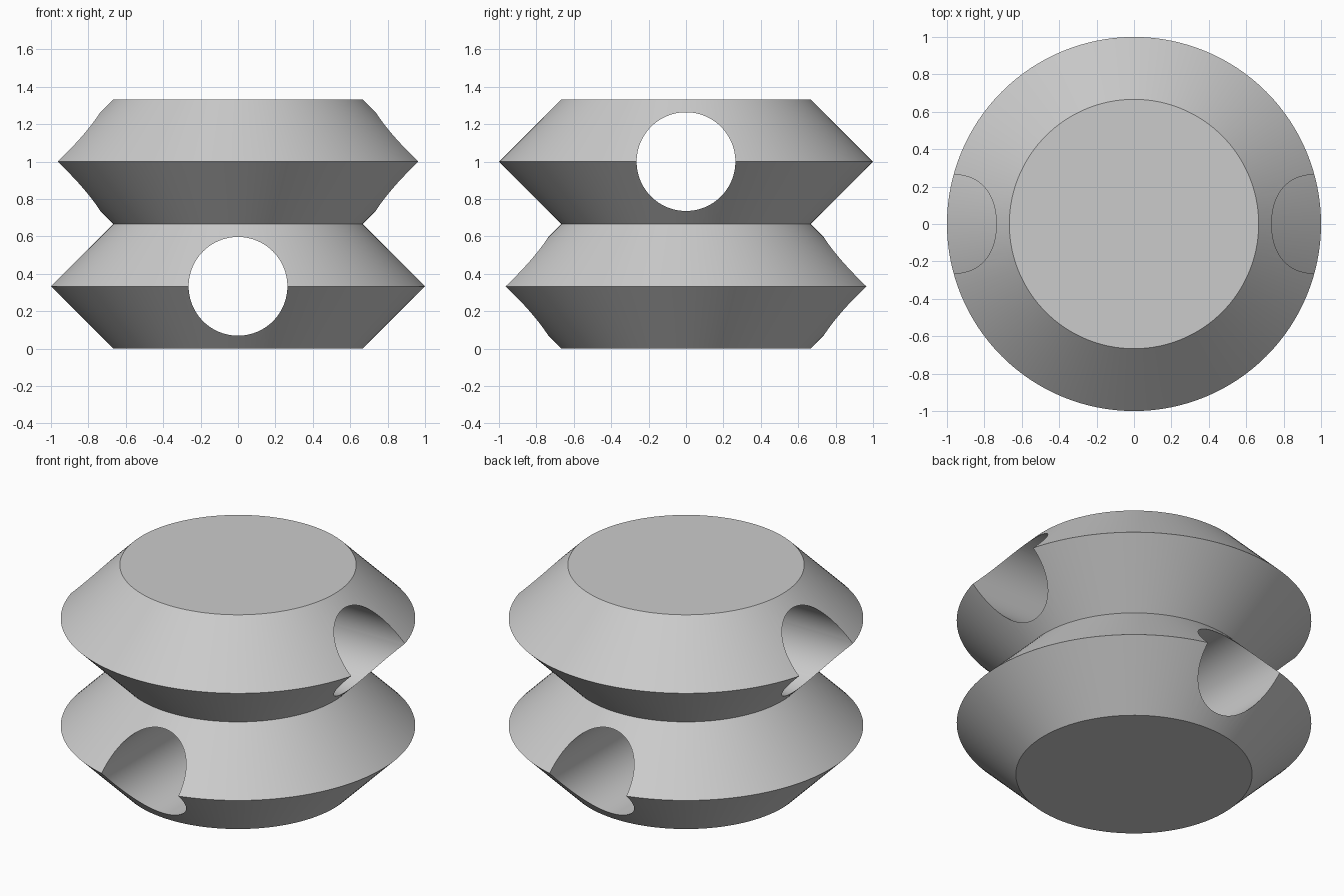
import bpy, bmesh, math
from mathutils import Matrix

old = bpy.data.objects.get("Cube")
if old:
    bpy.data.objects.remove(old, do_unlink=True)

THIRD = 1 / 3          # slope height and inset of each flared rim
HOLE_RADIUS = 0.264
SEGMENTS = 128

grey = bpy.data.materials.new("plain grey")
grey.use_nodes = True
colour = (0.6, 0.6, 0.6, 1)
grey.diffuse_color = colour
grey.node_tree.nodes["Principled BSDF"].inputs["Base Color"].default_value = colour


def add_object(name, bm):
    mesh = bpy.data.meshes.new(name)
    bmesh.ops.recalc_face_normals(bm, faces=bm.faces)
    bm.to_mesh(mesh)
    bm.free()
    mesh.materials.append(grey)
    obj = bpy.data.objects.new(name, mesh)
    bpy.context.collection.objects.link(obj)
    return obj


def make_body():
    """Stack of two double cones with flat ends."""
    bm = bmesh.new()
    rings = []
    for level in range(5):
        radius = 1 if level % 2 else 2 * THIRD
        ring = bmesh.ops.create_circle(
            bm, segments=SEGMENTS, radius=radius,
            matrix=Matrix.Translation((0, 0, level * THIRD)))["verts"]
        rings.append(ring)
    for low, high in zip(rings, rings[1:]):
        for i in range(SEGMENTS):
            j = (i + 1) % SEGMENTS
            bm.faces.new((low[i], low[j], high[j], high[i]))
    bm.faces.new(rings[0])
    bm.faces.new(rings[-1])
    return add_object("grooved_body", bm)


def make_cutter(name, height, axis):
    """Long horizontal cylinder through one rim."""
    bm = bmesh.new()
    bmesh.ops.create_cone(
        bm, cap_ends=True, segments=96, radius1=HOLE_RADIUS, radius2=HOLE_RADIUS, depth=3,
        matrix=Matrix.Translation((0, 0, height)) @ Matrix.Rotation(math.pi / 2, 4, axis))
    cutter = add_object(name, bm)
    cutter.hide_render = True
    return cutter


body = make_body()

# Crossed through holes: lower runs front to back, upper runs side to side
cutters = [make_cutter("lower_hole_cutter", THIRD, "X"),
           make_cutter("upper_hole_cutter", 3 * THIRD, "Y")]
for cutter in cutters:
    cut = body.modifiers.new(cutter.name, "BOOLEAN")
    cut.operation = "DIFFERENCE"
    cut.solver = "EXACT"
    cut.object = cutter

# Apply the cuts and remove the cutters
bpy.context.view_layer.objects.active = body
body.select_set(True)
for cutter in cutters:
    bpy.ops.object.modifier_apply(modifier=cutter.name)
    bpy.data.objects.remove(cutter, do_unlink=True)

bpy.ops.object.shade_smooth_by_angle(angle=math.radians(30))
